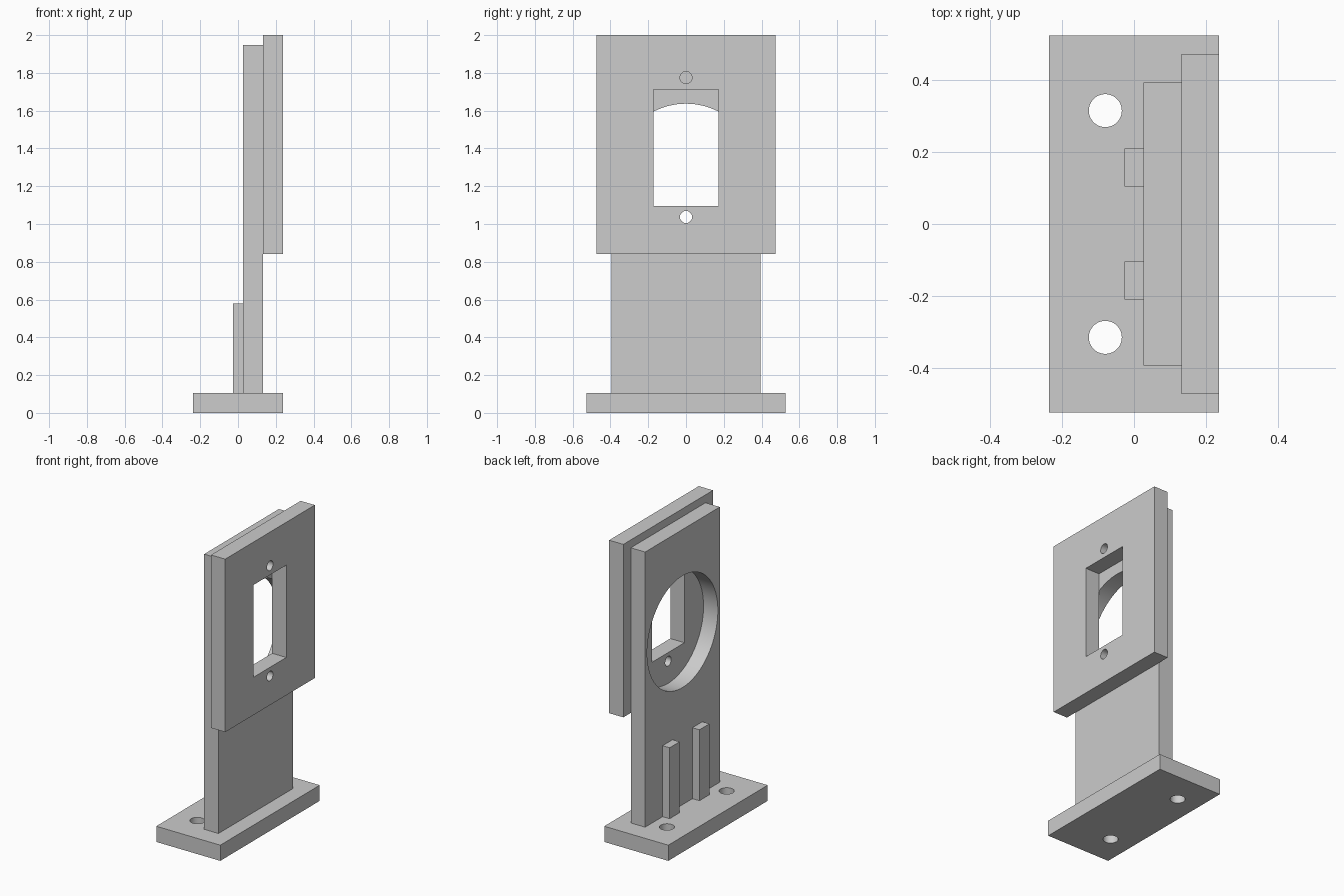
import bpy
import math

cube = bpy.data.objects.get("Cube")
if cube:
    bpy.data.objects.remove(cube, do_unlink=True)

# Single plain grey for the whole stand
grey = bpy.data.materials.new("light_grey")
grey.use_nodes = True
GREY = (0.604, 0.604, 0.604, 1)
grey.diffuse_color = GREY
grey.node_tree.nodes["Principled BSDF"].inputs["Base Color"].default_value = GREY


def box(name, xs, ys, zs):
    """Box spanning three (low, high) ranges."""
    spans = (xs, ys, zs)
    bpy.ops.mesh.primitive_cube_add(size=1, location=[(a + b) / 2 for a, b in spans])
    ob = bpy.context.object
    ob.name = name
    ob.scale = [b - a for a, b in spans]
    bpy.ops.object.transform_apply(location=False, rotation=False, scale=True)
    ob.data.materials.append(grey)
    return ob


def drill(name, radius, location, along_x=True, sides=48):
    """Cylinder used as a hole cutter."""
    turn = (0, math.pi / 2, 0) if along_x else (0, 0, 0)
    bpy.ops.mesh.primitive_cylinder_add(vertices=sides, radius=radius, depth=0.4,
                                        location=location, rotation=turn)
    ob = bpy.context.object
    ob.name = name
    ob.data.materials.append(grey)
    return ob


def cut(target, cutters):
    """Subtract the cutters, then discard them."""
    bpy.ops.object.select_all(action='DESELECT')
    bpy.context.view_layer.objects.active = target
    target.select_set(True)
    for c in cutters:
        c.hide_render = True
        mod = target.modifiers.new("hole", 'BOOLEAN')
        mod.operation = 'DIFFERENCE'
        mod.solver = 'EXACT'
        mod.object = c
        bpy.ops.object.modifier_apply(modifier=mod.name)
        bpy.data.objects.remove(c, do_unlink=True)
    bpy.ops.object.shade_smooth_by_angle(angle=math.radians(30))


BASE_TOP = 0.105
BACK, JOIN, FACE = 0.026, 0.132, 0.237   # x of column back, joint, panel face

# Base with two screw holes
base = box("base", (-FACE, FACE), (-0.526, 0.526), (0, BASE_TOP))
cut(base, [drill("base_hole_cutter", 0.046, (-0.08, s * 0.316, 0.05), along_x=False)
           for s in (-1, 1)])

# Upright column with a large round opening
column = box("column", (BACK, JOIN), (-0.395, 0.395), (BASE_TOP, 1.947))
cut(column, [drill("round_opening_cutter", 0.374, (0.08, 0, 1.263), sides=96)])

# Wide panel with a rectangular window and two screw holes
panel = box("panel", (JOIN, FACE), (-0.474, 0.474), (0.842, 2.0))
cut(panel, [box("window_cutter", (0, 0.4), (-0.172, 0.172), (1.095, 1.713))]
    + [drill("panel_hole_cutter", 0.032, (0.18, 0, z)) for z in (1.037, 1.775)])

# Two ribs bracing the column
for side, y in (("right", -0.21), ("left", 0.105)):
    box(side + "_rib", (-BACK, BACK), (y, y + 0.105), (BASE_TOP, 0.58))
